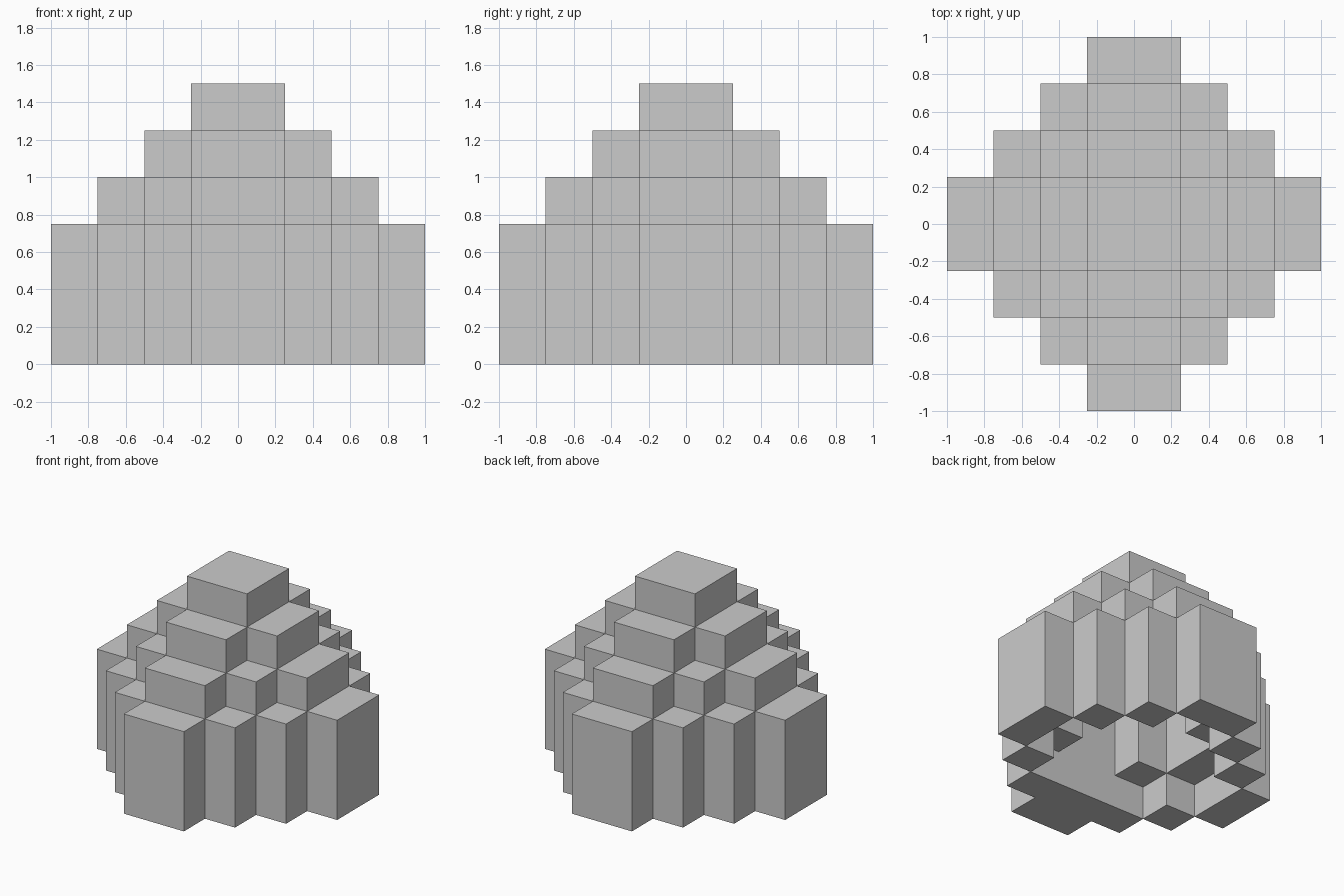
import bpy, bmesh
from math import radians
from mathutils import Vector

if "Cube" in bpy.data.objects:
    bpy.data.objects.remove(bpy.data.objects["Cube"])

CELL = 0.25          # block size
REACH = 4            # blocks from centre to outer edge
CEILING = [4, 3, 1]  # hollow height in blocks, by ring from the centre


def ring(ix, iy):
    """Diamond ring number of a block column, 0 at the centre."""
    dx = ix if ix >= 0 else -ix - 1
    dy = iy if iy >= 0 else -iy - 1
    return dx + dy


def solid_blocks():
    """Stepped dome, hollowed from below."""
    blocks = set()
    for ix in range(-REACH, REACH):
        for iy in range(-REACH, REACH):
            r = ring(ix, iy)
            if r >= REACH:
                continue
            base = CEILING[r] if r < 3 else 0
            # front wall is thicker at ground level
            if r == 2 and iy == -3:
                base = 0
            blocks.update((ix, iy, iz) for iz in range(base, 6 - r))
    return blocks


def build_blocks(name, blocks):
    """Skin the outside faces of a set of blocks."""
    bm = bmesh.new()
    for block in blocks:
        centre = Vector(block) + Vector((0.5, 0.5, 0.5))
        for axis in range(3):
            for sign in (-1, 1):
                n, u, v = Vector(), Vector(), Vector()
                n[axis] = sign
                if tuple(int(c) for c in Vector(block) + n) in blocks:
                    continue
                u[(axis + 1) % 3] = 0.5
                v[(axis + 2) % 3] = 0.5 * sign
                mid = centre + n * 0.5
                corners = (mid - u - v, mid + u - v, mid + u + v, mid - u + v)
                bm.faces.new([bm.verts.new(c * CELL) for c in corners])
    bmesh.ops.remove_doubles(bm, verts=bm.verts, dist=0.001)
    # merge neighbouring flat faces
    bmesh.ops.dissolve_limit(bm, angle_limit=radians(1),
                             verts=bm.verts, edges=bm.edges)
    mesh = bpy.data.meshes.new(name)
    bm.to_mesh(mesh)
    bm.free()
    obj = bpy.data.objects.new(name, mesh)
    bpy.context.collection.objects.link(obj)
    return obj


build_blocks("stepped_dome", solid_blocks())
